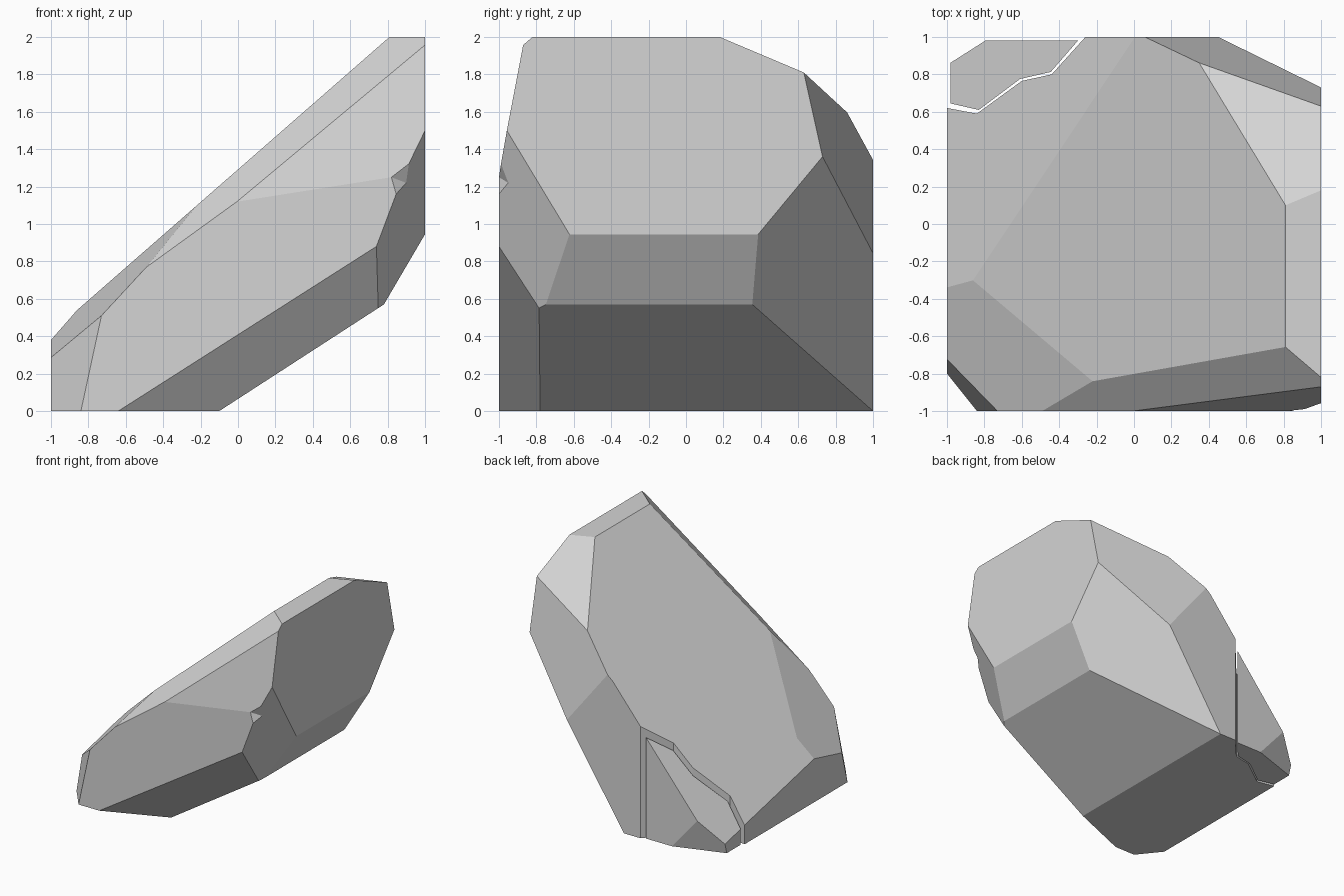
import bpy
import bmesh
from mathutils import Vector
from mathutils.geometry import normal

cube = bpy.data.objects.get("Cube")
if cube:
    bpy.data.objects.remove(cube, do_unlink=True)

# Single stone colour
stone = bpy.data.materials.new("stone grey")
stone.use_nodes = True
GREY = (0.66, 0.66, 0.66, 1)
stone.diffuse_color = GREY
bsdf = stone.node_tree.nodes["Principled BSDF"]
bsdf.inputs["Base Color"].default_value = GREY
bsdf.inputs["Roughness"].default_value = 0.9

INSIDE = Vector((0, 0, 0.8))


def make_object(name, bm):
    bmesh.ops.recalc_face_normals(bm, faces=bm.faces)
    mesh = bpy.data.meshes.new(name)
    bm.to_mesh(mesh)
    bm.free()
    mesh.materials.append(stone)
    obj = bpy.data.objects.new(name, mesh)
    bpy.context.collection.objects.link(obj)
    return obj


def chisel(bm, points, inside=INSIDE, drop=0.0):
    """Slice off everything beyond the plane through three points."""
    a, b, c = (Vector(p) - Vector((0, 0, drop)) for p in points)
    n = normal(a, b, c)
    if n.dot(inside - a) > 0:
        n = -n
    bmesh.ops.bisect_plane(bm, geom=bm.verts[:] + bm.edges[:] + bm.faces[:],
                           dist=1e-5, plane_co=a, plane_no=n, clear_outer=True)
    bmesh.ops.holes_fill(bm, edges=[e for e in bm.edges if e.is_boundary])


def block():
    bm = bmesh.new()
    bmesh.ops.create_cube(bm, size=2)
    bmesh.ops.translate(bm, vec=(0, 0, 1), verts=bm.verts)
    return bm


def prism(name, outline):
    """Tall vertical prism over a plan outline."""
    bm = bmesh.new()
    face = bm.faces.new([bm.verts.new((x, y, -0.5)) for x, y in outline])
    top = bmesh.ops.extrude_face_region(bm, geom=[face])["geom"]
    bmesh.ops.translate(bm, vec=(0, 0, 3),
                        verts=[v for v in top if isinstance(v, bmesh.types.BMVert)])
    return make_object(name, bm)


def carve(obj, cutter, operation):
    """Apply a boolean and discard the cutter."""
    cutter.hide_render = True
    mod = obj.modifiers.new("carve", 'BOOLEAN')
    mod.object, mod.operation, mod.solver = cutter, operation, 'EXACT'
    graph = bpy.context.evaluated_depsgraph_get()
    mesh = bpy.data.meshes.new_from_object(obj.evaluated_get(graph))
    obj.modifiers.clear()
    obj.data = mesh
    bpy.data.objects.remove(cutter, do_unlink=True)


# Facets of the boulder, each as three points on its plane
back_slope = [(-0.86, -0.3, 0.54), (-1, -0.34, 0.38), (0, 1, 1.29)]
facets = [
    # upper side
    [(0.81, 0.1, 2), (0.81, -0.66, 2), (-0.86, -0.3, 0.54)],
    back_slope,
    [(-0.22, -0.84, 1.1), (-0.93, -0.32, 0.46), (-0.73, -1, 0.51)],
    [(1, -0.82, 2), (-0.22, -0.84, 1.1), (-0.24, -1, 0.95)],
    [(0.81, 0.1, 2), (1, 0.18, 2), (1, 0.63, 1.81)],
    [(1, 0.73, 1.36), (1, 0.63, 1.81), (0.06, 1, 1.34)],
    # front
    [(0, -1, 1.12), (0.82, -1, 1.25), (1, -0.87, 1.96)],
    [(1, -0.958, 1.5), (1, -0.62, 0.94), (0.74, -1, 0.88)],
    [(-0.73, -1, 0.51), (-0.84, -1, 0), (-1, -0.8, 0)],
    # underside
    [(-0.64, -1, 0), (0.74, -1, 0.88), (-0.1, -0.78, 0)],
    [(-0.1, -0.78, 0), (-0.1, 1, 0), (0.78, 0, 0.57)],
    [(0.78, -0.5, 0.57), (0.78, 0.36, 0.57), (1, 0, 0.945)],
    [(1, 0.39, 0.95), (1, 0.73, 1.36), (-0.1, 1, 0)],
]

# Main boulder
bm = block()
for facet in facets:
    chisel(bm, facet)
boulder = make_object("boulder", bm)

# Crack through the low back corner
crack = [(-1.2, 0.658), (-0.84, 0.59), (-0.6, 0.765), (-0.44, 0.8), (-0.08, 1.2), (-1.2, 1.2)]
carve(boulder, prism("crack_cutter", crack), 'DIFFERENCE')

# Small chip in the front corner edge
bm = bmesh.new()
for p in [(0.78, -1.025, 1.265), (0.94, -0.925, 1.205), (0.86, -1, 1.11), (1, -0.98, 1.39)]:
    bm.verts.new(p)
bmesh.ops.convex_hull(bm, input=bm.verts)
carve(boulder, make_object("chip_cutter", bm), 'DIFFERENCE')

# Broken fragment, set slightly in from the boulder's faces
core = Vector((-0.6, 0.85, 0.1))
bm = block()
chisel(bm, back_slope, core, drop=0.05)
chisel(bm, [(-0.98, 0, 0), (-0.98, 1, 0), (-0.98, 0, 1)], core)
chisel(bm, [(0, 0.98, 0), (1, 0.98, 0), (0, 0.98, 1)], core)
chisel(bm, [(-0.98, 0.86, 0.08), (-0.8, 0.98, 0.29), (-0.55, 0.98, 0)], core)
fragment = make_object("broken_fragment", bm)
edge = [(-1.2, 0.695), (-0.83, 0.61), (-0.61, 0.775), (-0.445, 0.813), (-0.109, 1.2), (-1.2, 1.2)]
carve(fragment, prism("fragment_cutter", edge), 'INTERSECT')
